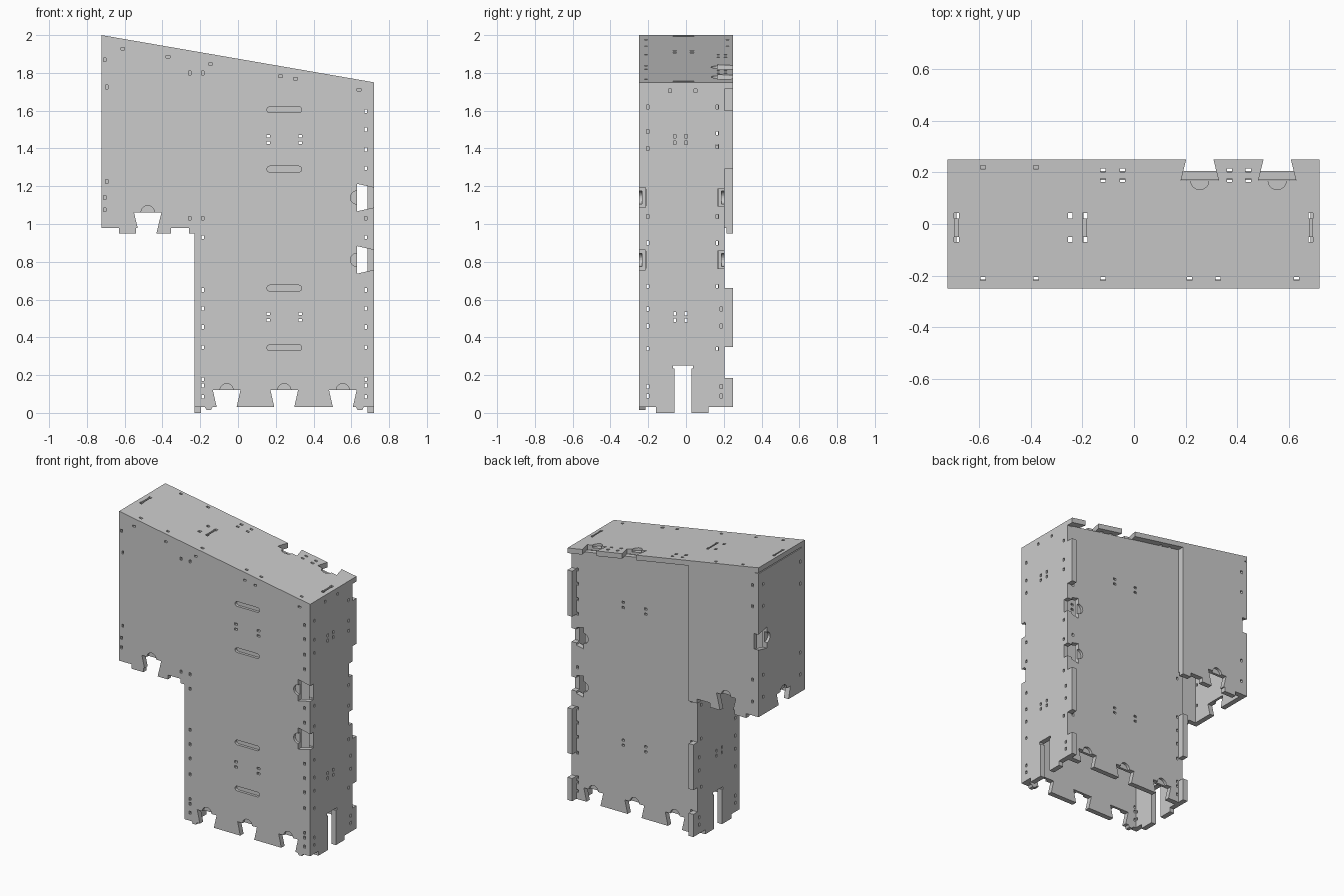
import bpy, bmesh
from math import sin, cos, pi

if "Cube" in bpy.data.objects:
    bpy.data.objects.remove(bpy.data.objects["Cube"])

T = 0.035                                   # sheet thickness
X0, X1, Y0, Y1 = -0.723, 0.72, -0.25, 0.25  # overall limits


def roof(x):
    return 2.0 - 0.25 * (x - X0) / (X1 - X0)


# plane mappings: 'y' = front/back sheets, 'x' = side sheets, 't' = sloping top
MAP = {
    'y': lambda u, v, w: (u, w, v),
    'x': lambda u, v, w: (w, u, v),
    't': lambda u, v, w: (u, v, roof(u) + w),
}


def prism(bm, plane, poly, a, b):
    f = MAP[plane]
    lo = [bm.verts.new(f(u, v, a)) for u, v in poly]
    hi = [bm.verts.new(f(u, v, b)) for u, v in poly]
    n = len(poly)
    bm.faces.new(lo[::-1])
    bm.faces.new(hi)
    for i in range(n):
        j = (i + 1) % n
        bm.faces.new((lo[i], lo[j], hi[j], hi[i]))


def mesh_object(name, plane, prisms):
    bm = bmesh.new()
    for poly, a, b in prisms:
        prism(bm, plane, poly, a, b)
    bmesh.ops.recalc_face_normals(bm, faces=bm.faces)
    me = bpy.data.meshes.new(name)
    bm.to_mesh(me)
    bm.free()
    ob = bpy.data.objects.new(name, me)
    bpy.context.scene.collection.objects.link(ob)
    return ob


def panel(name, plane, outline, a, b, holes=(), pockets=(), outside=-1):
    """Cut sheet: through holes first, then half-depth pockets on the outer face."""
    ob = mesh_object(name, plane, [(outline, a, b)])
    mid = (a + b) / 2
    pa, pb = (a - 0.05, mid) if outside < 0 else (mid, b + 0.05)
    cutters = []
    for polys, ca, cb in ((holes, a - 0.05, b + 0.05), (pockets, pa, pb)):
        if polys:
            c = mesh_object("cutter", plane, [(p, ca, cb) for p in polys])
            c.hide_render = True
            m = ob.modifiers.new("cut", 'BOOLEAN')
            m.operation, m.solver, m.object = 'DIFFERENCE', 'EXACT', c
            cutters.append(c)
    dg = bpy.context.evaluated_depsgraph_get()
    dg.update()
    me = bpy.data.meshes.new_from_object(ob.evaluated_get(dg))
    ob.modifiers.clear()
    ob.data = me
    for c in cutters:
        bpy.data.objects.remove(c)
    return ob


def rect(u0, u1, v0, v1):
    return [(u0, v0), (u1, v0), (u1, v1), (u0, v1)]


def dots(us, vs, hu=0.007, hv=0.01):
    return [rect(u - hu, u + hu, v - hv, v + hv) for u in us for v in vs]


def dove(u, v, du, dv, depth=0.09):
    """Dovetail notch from edge point (u, v) going inward along (du, dv)."""
    return [(u + du * d - dv * s, v + dv * d + du * s)
            for d, s in ((-0.03, 0.046), (depth, 0.073), (depth, -0.073), (-0.03, -0.046))]


def disc(u, v, r=0.035, n=24):
    return [(u + r * cos(2 * pi * i / n), v + r * sin(2 * pi * i / n)) for i in range(n)]


def stadium(u, v, half=0.092, r=0.016, n=8):
    pts = []
    for s in (1, -1):
        pts += [(u + s * (half - r + r * cos(-pi / 2 + pi * i / n)),
                 v + s * r * sin(-pi / 2 + pi * i / n)) for i in range(n + 1)]
    return pts


# shared joint positions
BOTTOM = (-0.06, 0.245, 0.555)
RIGHT_Z = (1.14, 0.81)
EDGE_Z = (0.085, 0.145, 0.178, 0.347, 0.455, 0.552, 0.65, 0.93)
EDGE_HIGH = (1.295, 1.395, 1.5, 1.597)
GRID_Z = (0.49, 0.525, 1.43, 1.465)

low_notches = [dove(u, 0.03, 0, 1) for u in BOTTOM] + [dove(X1, z, -1, 0) for z in RIGHT_Z]
low_discs = [disc(u, 0.12) for u in BOTTOM] + [disc(X1 - 0.09, z) for z in RIGHT_Z]
low_holes = (dots((0.16, 0.33), GRID_Z, 0.01, 0.007) + dots((-0.187,), EDGE_Z + (1.03, 1.8))
             + dots((0.676,), EDGE_Z + EDGE_HIGH + (1.03,)))


def nub(x):
    return [(x - 0.02, 0.03), (x - 0.012, 0.015), (x + 0.012, 0.015), (x + 0.02, 0.03)]


def wing_bottom(x_end):
    """Lower edge of the overhang, with tabs, running left to right."""
    pts = []
    for a, b in ((-0.63, -0.54), (-0.44, -0.355), (-0.26, x_end)):
        pts += [(a, 0.98), (a, 0.95), (b, 0.95), (b, 0.98)]
    return pts


# front sheet
front = ([(X0, roof(X0) - T), (X0, 0.98)] + wing_bottom(-0.23)[:-1] + [(-0.23, 0.03)]
         + nub(-0.155) + nub(0.645) + [(X1, 0.03), (X1, roof(X1) - T)])
front_dots = low_holes + dots((-0.255,), (1.03, 1.8)) + dots((-0.705,), (1.075, 1.14, 1.87))
front_dots += dots((-0.695,), (1.225, 1.725))
for x in (-0.61, -0.37, -0.145, 0.225, 0.305, 0.64):
    front_dots += dots((x,), (roof(x) - 0.047 - 0.006,), 0.01, 0.006)
panel("front_panel", 'y', front, Y0, Y0 + T,
      front_dots + low_notches + [dove(-0.478, 0.98, 0, 1, 0.082)],
      low_discs + [disc(-0.478, 1.062)] + [stadium(0.245, z) for z in (0.345, 0.66, 1.29, 1.605)])

# main back sheet, set in from the rear edge
XI, XR = -0.195, X1 - T
back = [(XI, 0.03), (XR, 0.03), (XR, roof(XR) - T), (XI, roof(XI) - T)]
panel("back_panel", 'y', back, 0.17, 0.205,
      low_notches + dots((0.16, 0.33), GRID_Z, 0.01, 0.007)
      + dots((0.676,), EDGE_Z + EDGE_HIGH) + dots((-0.186,), EDGE_Z), low_discs, 1)

# back sheet of the overhang, flush with the rear edge
XL = X0 + T
wing = [(XL, 0.98)] + wing_bottom(XI)[:-1] + [(XI, roof(XI) - T), (XL, roof(XL) - T)]
panel("overhang_back_panel", 'y', wing, Y1 - T, Y1,
      [dove(-0.478, 0.98, 0, 1, 0.082)] + dots((-0.678,), (1.075, 1.225, 1.725, 1.87)),
      [disc(-0.478, 1.062)], 1)

# side sheets with feet, cable notch and rear tabs
side_low = [(-0.215, 0.03), (-0.16, 0.03), (-0.16, 0), (-0.06, 0), (-0.06, 0.235),
            (-0.07, 0.235), (-0.07, 0.252), (0.037, 0.252), (0.037, 0.235), (0.028, 0.235),
            (0.028, 0), (0.12, 0), (0.12, 0.03), (0.25, 0.03), (0.25, 0.185), (0.205, 0.185),
            (0.205, 0.35), (0.25, 0.35), (0.25, 0.66), (0.205, 0.66)]
side_dots = (dots((-0.06, 0.0), GRID_Z) + dots((0.165,), (0.34, 0.67, 0.9, 1.04, 1.41, 1.48, 1.62))
             + dots((0.187,), (0.09, 0.14, 0.46, 0.55))
             + dots((-0.203,), (0.09, 0.14, 0.34, 0.46, 0.55, 0.67, 0.9, 1.04, 1.4, 1.49, 1.62)))
right = side_low + [(0.205, 1.29), (0.25, 1.29), (0.25, 1.6), (0.205, 1.6),
                    (0.205, roof(X1) - T), (-0.215, roof(X1) - T)]
side_notches = [rect(a, b, z - 0.046, z + 0.046)
                for z in RIGHT_Z for a, b in ((-0.23, -0.212), (0.168, 0.23))]
panel("right_panel", 'x', right, XR, X1, side_dots + side_notches
      + dots((-0.085, 0.05), (1.707,), 0.008, 0.01), (), 1)

inner = side_low + [(0.205, 0.98), (0.215, 0.98), (0.215, roof(XI) - T), (-0.215, roof(XI) - T)]
panel("inner_left_panel", 'x', inner, XI - T, XI, side_dots)

# left sheet of the overhang
left = [(-0.215, 0.98), (Y1, 0.98), (Y1, roof(XL) - T), (-0.215, roof(XL) - T)]
panel("overhang_left_panel", 'x', left, X0, XL,
      [dove(Y1, 1.49, -1, 0), dove(-0.02, 0.98, 0, 1, 0.082)]
      + dots((-0.2, 0.2), (1.1, 1.25, 1.72, 1.87)),
      [disc(Y1 - 0.09, 1.49), disc(-0.02, 1.062)])

# sloping top sheet with tenon slots along the joints
top_holes = (dots((-0.585, -0.38, -0.12, 0.215, 0.325, 0.63), (-0.212,), 0.01, 0.007)
             + dots((-0.585, -0.38), (0.22,), 0.01, 0.007)
             + dots((-0.12, -0.045, 0.37, 0.443), (0.17, 0.209), 0.01, 0.007))
for x in (-0.688, -0.19, 0.685):
    top_holes += [rect(x - 0.009, x + 0.009, a, a + 0.02) for a in (-0.07, 0.022)]
top_holes += [rect(-0.256, -0.238, a, a + 0.02) for a in (-0.07, 0.022)]
top_dx = (0.255, 0.555)
panel("top_panel", 't', rect(X0, X1, Y0, Y1), -T, 0,
      top_holes + [dove(x, Y1, 0, -1, 0.082) for x in top_dx],
      [disc(x, Y1 - 0.082) for x in top_dx]
      + [rect(x - 0.005, x + 0.005, -0.052, 0.024) for x in (-0.688, -0.192, 0.685)], 1)
